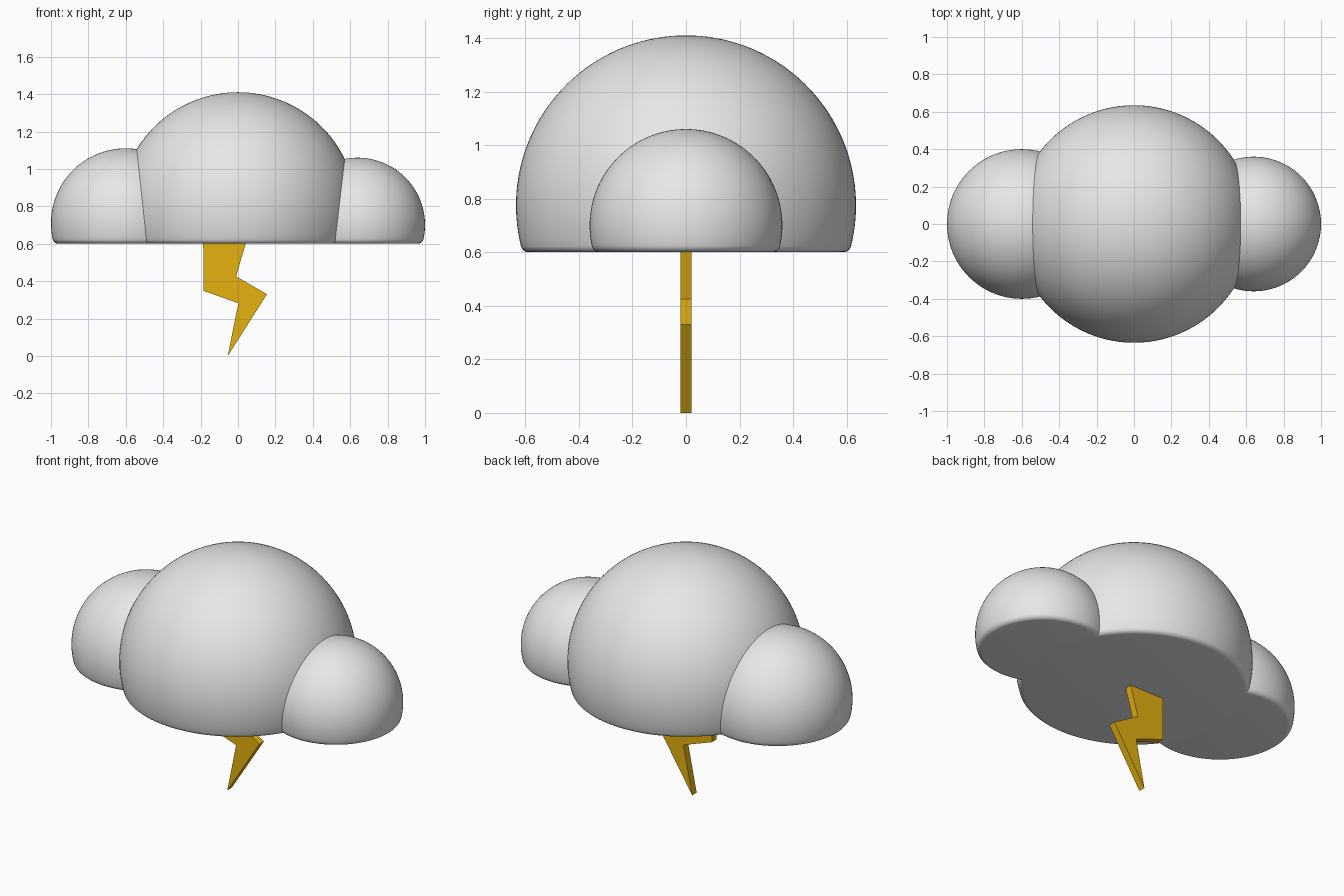
import bpy, bmesh, math
from mathutils import Vector

if "Cube" in bpy.data.objects:
    bpy.data.objects.remove(bpy.data.objects["Cube"])

BASE = 0.6      # height of the flat cloud underside
FILLET = 0.03   # rounding of the lower rim


def material(name, rgb):
    m = bpy.data.materials.new(name)
    m.diffuse_color = (*rgb, 1)
    m.use_nodes = True
    m.node_tree.nodes["Principled BSDF"].inputs["Base Color"].default_value = m.diffuse_color
    return m


def add_object(name, bm, mat):
    bmesh.ops.recalc_face_normals(bm, faces=bm.faces)
    me = bpy.data.meshes.new(name)
    bm.to_mesh(me)
    bm.free()
    me.materials.append(mat)
    ob = bpy.data.objects.new(name, me)
    bpy.context.collection.objects.link(ob)
    return ob


def puff(name, x, zc, r, base, mat):
    """Ball cut flat at the base with a rounded rim, turned around its axis."""
    d = zc - base - FILLET
    rc = math.sqrt((r - FILLET) ** 2 - d ** 2)
    low = -math.atan2(d, rc)
    n, k = 40, 6
    pts = []
    for i in range(n + 1):
        a = math.pi / 2 + (low - math.pi / 2) * i / n
        pts.append((r * math.cos(a) if i else 0, zc + r * math.sin(a)))
    for i in range(1, k + 1):
        a = low + (-math.pi / 2 - low) * i / k
        pts.append((rc + FILLET * math.cos(a), base + FILLET + FILLET * math.sin(a)))
    pts.append((0, base))
    bm = bmesh.new()
    vs = [bm.verts.new((x + px, 0, pz)) for px, pz in pts]
    es = [bm.edges.new(e) for e in zip(vs, vs[1:])]
    bmesh.ops.spin(bm, geom=vs + es, cent=(x, 0, 0), axis=(0, 0, 1),
                   angle=math.tau, steps=96)
    bmesh.ops.remove_doubles(bm, verts=bm.verts, dist=1e-4)
    return add_object(name, bm, mat)


grey = material("cloud grey", (0.8, 0.8, 0.8))
yellow = material("bolt yellow", (0.78, 0.44, 0.005))

# Cloud: three puffs joined into one body
cloud = puff("cloud", 0, 0.775, 0.635, BASE, grey)
bpy.context.view_layer.objects.active = cloud
for name, x, zc, r, base in (("left_puff", -0.6, 0.71, 0.4, BASE + 0.0004),
                             ("right_puff", 0.64, 0.7, 0.36, BASE + 0.0007)):
    side = puff(name, x, zc, r, base, grey)
    mod = cloud.modifiers.new("join", 'BOOLEAN')
    mod.operation = 'UNION'
    mod.solver = 'EXACT'
    mod.object = side
    bpy.ops.object.modifier_apply(modifier=mod.name)
    bpy.data.objects.remove(side)
cloud.select_set(True)
bpy.ops.object.shade_smooth_by_angle(angle=math.radians(30))

# Lightning bolt: flat zigzag outline with thickness
outline = [(-0.186, 0.605), (-0.184, 0.348), (0.002, 0.282), (-0.055, 0.0),
           (0.155, 0.33), (-0.01, 0.425), (0.042, 0.605)]
bm = bmesh.new()
face = bm.faces.new([bm.verts.new((x, -0.021, z)) for x, z in outline])
ext = bmesh.ops.extrude_face_region(bm, geom=[face])
bmesh.ops.translate(bm, vec=Vector((0, 0.042, 0)),
                    verts=[v for v in ext["geom"] if isinstance(v, bmesh.types.BMVert)])
add_object("lightning_bolt", bm, yellow)
